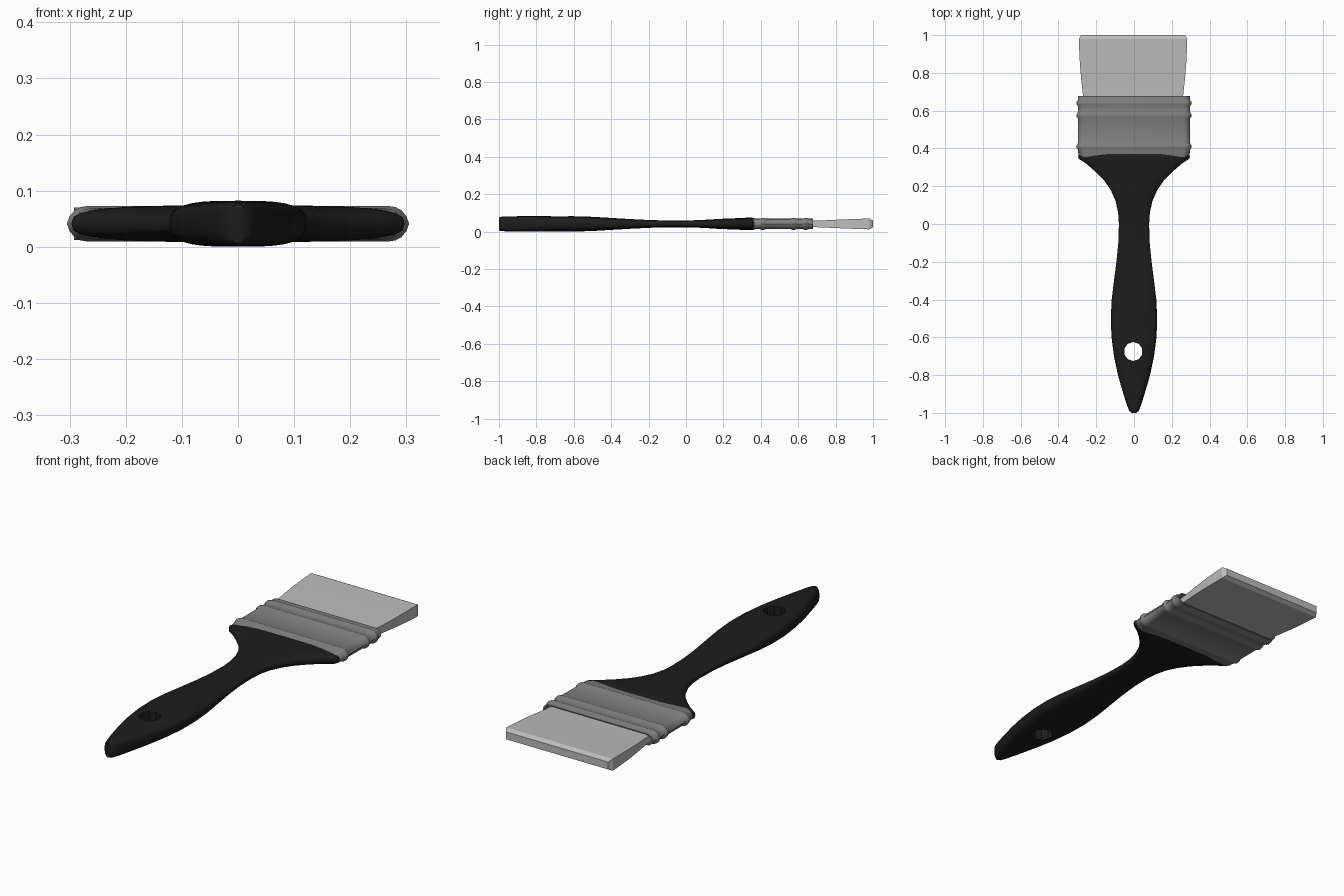
import bpy, bmesh, math

if "Cube" in bpy.data.objects:
    bpy.data.objects.remove(bpy.data.objects["Cube"])

ZC = 0.041  # mid-plane height


def material(name, c):
    m = bpy.data.materials.new(name)
    m.diffuse_color = (c, c, c, 1)
    m.use_nodes = True
    m.node_tree.nodes["Principled BSDF"].inputs["Base Color"].default_value = m.diffuse_color
    return m


def superellipse(n, e):
    pts = []
    for i in range(n):
        a = 2 * math.pi * i / n
        c, s = math.cos(a), math.sin(a)
        pts.append((math.copysign(abs(c) ** (2 / e), c), math.copysign(abs(s) ** (2 / e), s)))
    return pts


def mirrored(quarter):
    """Closed section from quarter points (first point lies on the x axis or not)."""
    pts = list(quarter)
    pts += [(-x, z) for x, z in reversed(quarter)]
    pts += [(-x, -z) for x, z in quarter if z > 0]
    pts += [(x, -z) for x, z in reversed(quarter) if z > 0]
    return pts


def loft(name, section, stations, mat, angle, x0=0.0):
    """Sweep a unit section along y; each station is (y, half width, half thickness)."""
    bm = bmesh.new()
    rings = [[bm.verts.new((x0 + x * w, y, ZC + z * t)) for x, z in section] for y, w, t in stations]
    n = len(section)
    for a, b in zip(rings, rings[1:]):
        for i in range(n):
            j = (i + 1) % n
            bm.faces.new((a[i], a[j], b[j], b[i]))
    bm.faces.new(rings[0])
    bm.faces.new(rings[-1])
    bmesh.ops.recalc_face_normals(bm, faces=bm.faces)
    me = bpy.data.meshes.new(name)
    bm.to_mesh(me)
    bm.free()
    ob = bpy.data.objects.new(name, me)
    bpy.context.collection.objects.link(ob)
    me.materials.append(mat)
    bpy.ops.object.select_all(action='DESELECT')
    ob.select_set(True)
    bpy.context.view_layer.objects.active = ob
    bpy.ops.object.shade_smooth_by_angle(angle=math.radians(angle))
    return ob


black = material("black_handle", 0.012)
steel = material("dull_metal", 0.22)
hair = material("pale_bristle", 0.5)

# Handle: flat paddle grip, thin waist, flared shoulder
handle = loft("handle", superellipse(32, 3.2), [
    (-1.0, .012, .035), (-.99, .025, .038), (-.96, .037, .04), (-.9, .056, .041), (-.8, .085, .041),
    (-.7, .106, .041), (-.6, .119, .041), (-.5, .123, .038), (-.4, .118, .032), (-.3, .106, .026),
    (-.2, .093, .021), (-.1, .083, .018), (0, .08, .018), (.06, .084, .02), (.12, .097, .023),
    (.18, .123, .027), (.23, .158, .029), (.28, .207, .031), (.32, .254, .033), (.345, .292, .033),
    (.355, .297, .033), (.37, .288, .029)], black, 40)

# Hanging hole through the grip
bpy.ops.mesh.primitive_cylinder_add(vertices=10, radius=.05, depth=.3, location=(-.004, -.675, ZC))
cutter = bpy.context.object
cutter.name = "hole_cutter"
cutter.hide_render = True
cutter.hide_set(True)
cut = handle.modifiers.new("hole", 'BOOLEAN')
cut.operation = 'DIFFERENCE'
cut.solver = 'EXACT'
cut.object = cutter

# Ferrule: metal sleeve with three raised bands and an open mouth
ferrule = [(.355, .285, .026), (.365, .294, .028)]
for y in (.41, .575, .64):
    ferrule += [(y - .016, .297, .028), (y - .005, .305, .032), (y + .005, .305, .032), (y + .016, .297, .028)]
ferrule += [(.678, .297, .028), (.678, .29, .024), (.6, .29, .024)]
loft("ferrule", mirrored([(1, 0), (.985, .4), (.955, .75), (.92, .93), (.87, 1)]), ferrule, steel, 35)

# Bristles: flaring block with a bevelled tip
loft("bristles", mirrored([(1, 1)]), [
    (.6, .258, .017), (.68, .265, .017), (.76, .274, .02), (.84, .281, .024), (.92, .285, .027),
    (.98, .287, .029), (1.0, .275, .018)], hair, 25, x0=-.005)
